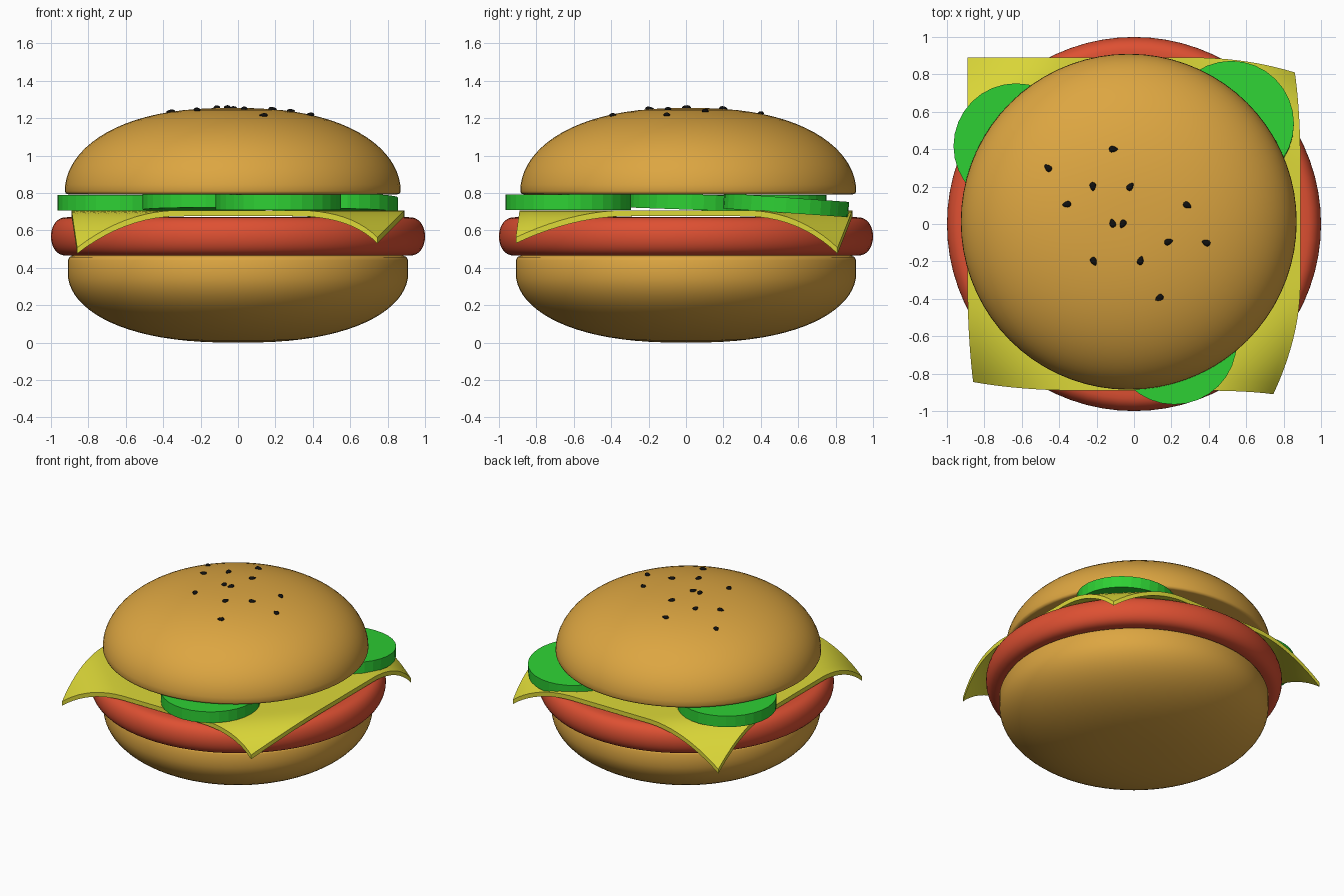
import bpy, bmesh, math
from math import sin, cos, pi, radians
from mathutils import Matrix, Vector

cube = bpy.data.objects.get("Cube")
if cube:
    bpy.data.objects.remove(cube, do_unlink=True)


def material(name, rgb):
    mat = bpy.data.materials.new(name)
    mat.use_nodes = True
    color = (*rgb, 1)
    mat.diffuse_color = color
    bsdf = next(n for n in mat.node_tree.nodes if n.type == 'BSDF_PRINCIPLED')
    bsdf.inputs["Base Color"].default_value = color
    bsdf.inputs["Roughness"].default_value = 0.7
    return mat


BUN = material("toasted_bun", (0.72, 0.38, 0.053))
MEAT = material("red_patty", (0.73, 0.08, 0.032))
CHEESE = material("yellow_cheese", (0.72, 0.69, 0.04))
PICKLE = material("green_pickle", (0.027, 0.63, 0.034))
SEED = material("black_seed", (0.005, 0.005, 0.005))


def finish(name, bm, mat, smooth_angle=None):
    """Turn a bmesh into an object with one material and optional smoothing."""
    bmesh.ops.recalc_face_normals(bm, faces=bm.faces[:])
    mesh = bpy.data.meshes.new(name)
    bm.to_mesh(mesh)
    bm.free()
    mesh.materials.append(mat)
    ob = bpy.data.objects.new(name, mesh)
    bpy.context.collection.objects.link(ob)
    if smooth_angle:
        bpy.ops.object.select_all(action='DESELECT')
        ob.select_set(True)
        bpy.context.view_layer.objects.active = ob
        bpy.ops.object.shade_smooth_by_angle(angle=radians(smooth_angle))
    return ob


def lathe(name, profile, mat, center=(0, 0)):
    """Spin a list of (radius, height) points around the vertical axis."""
    bm = bmesh.new()
    verts = [bm.verts.new((r, 0, z)) for r, z in profile]
    edges = [bm.edges.new(pair) for pair in zip(verts, verts[1:])]
    bmesh.ops.spin(bm, geom=verts + edges, cent=(0, 0, 0), axis=(0, 0, 1),
                   angle=2 * pi, steps=72)
    bmesh.ops.remove_doubles(bm, verts=bm.verts[:], dist=0.0005)
    bmesh.ops.translate(bm, verts=bm.verts[:], vec=(*center, 0))
    return finish(name, bm, mat, 50)


def dome(radius, base, height, steps=20):
    """Puffy dome profile; a negative height makes it hang down."""
    angles = [pi / 2 * i / steps for i in range(steps + 1)]
    return [(radius * max(cos(t), 0) ** (1 / 1.2) if t < pi / 2 - 0.001 else 0,
             base + height * sin(t)) for t in angles]


# Buns
TOP_R, TOP_BASE, TOP_H = 0.898, 0.81, 0.445
TOP_CENTER = (-0.028, 0.012)
lathe("bottom_bun",
      [(0, 0.465), (0.885, 0.465), (0.902, 0.457), (0.91, 0.44)]
      + dome(0.91, 0.37, -0.37), BUN)
lathe("top_bun",
      [(0, 0.793), (0.88, 0.793), (0.893, 0.798)]
      + dome(TOP_R, TOP_BASE, TOP_H), BUN, TOP_CENTER)

# Patty with a rounded rim
rim = [-pi / 2 + pi * i / 16 for i in range(17)]
lathe("patty",
      [(0, 0.465)]
      + [(0.91 + 0.09 * abs(cos(a)) ** 0.8, 0.568 + 0.103 * sin(a)) for a in rim]
      + [(0, 0.671)], MEAT)

# Cheese slice: a thin square whose corners sag, each with its own drift
HALF, TOP_Z, THICK = 0.89, 0.708, 0.032
CORNER_DRIFT = {
    (1, 1): (-0.03, -0.08, -0.2),
    (1, -1): (-0.145, -0.02, -0.145),
    (-1, -1): (0.03, 0.045, -0.2),
    (-1, 1): (0, 0, -0.22),
}
bm = bmesh.new()
bmesh.ops.create_grid(bm, x_segments=32, y_segments=32, size=HALF)
for v in bm.verts:
    v.co.z = TOP_Z
    reach = abs(v.co.x) + abs(v.co.y)
    weight = (max(reach - 1.2, 0) / (2 * HALF - 1.2)) ** 2
    key = (1 if v.co.x > 0 else -1, 1 if v.co.y > 0 else -1)
    v.co += Vector(CORNER_DRIFT[key]) * weight
extruded = bmesh.ops.extrude_face_region(bm, geom=bm.faces[:], use_keep_orig=True)
lower = [g for g in extruded["geom"] if isinstance(g, bmesh.types.BMVert)]
bmesh.ops.translate(bm, verts=lower, vec=(0, 0, -THICK))
finish("cheese_slice", bm, CHEESE, 40)

# Pickle slices: centre and tilt about x
PICKLES = {
    "pickle_left_back": ((0.52, 0.535, 0.735), -4),
    "pickle_right": ((-0.63, 0.417, 0.748), 0),
    "pickle_front": ((0.215, -0.63, 0.75), 0),
    "pickle_middle": ((-0.175, 0.03, 0.752), -2),
}
for name, (center, tilt) in PICKLES.items():
    bm = bmesh.new()
    bmesh.ops.create_cone(bm, cap_ends=True, segments=32, radius1=0.335,
                          radius2=0.335, depth=0.082,
                          matrix=Matrix.Translation(center)
                          @ Matrix.Rotation(radians(tilt), 4, 'X'))
    finish(name, bm, PICKLE)

# Seeds: small teardrops lying on the top bun
SEEDS = [(-0.11, 0.4), (-0.46, 0.3), (-0.22, 0.2), (-0.02, 0.2), (-0.36, 0.105),
         (0.285, 0.1), (-0.115, 0.005), (-0.06, 0), (0.185, -0.095),
         (0.385, -0.1), (-0.215, -0.2), (0.035, -0.195), (0.135, -0.395)]
for i, (x, y) in enumerate(SEEDS):
    r = math.hypot(x - TOP_CENTER[0], y - TOP_CENTER[1])
    z = TOP_BASE + TOP_H * math.sqrt(1 - (r / TOP_R) ** 2.4)
    bm = bmesh.new()
    bmesh.ops.create_uvsphere(bm, u_segments=12, v_segments=8, radius=1)
    for v in bm.verts:
        taper = 1 - 0.4 * v.co.x
        v.co = Vector((v.co.x * 0.024, v.co.y * 0.016 * taper, v.co.z * 0.011 * taper))
    bmesh.ops.transform(bm, verts=bm.verts[:],
                        matrix=Matrix.Translation((x, y, z + 0.003))
                        @ Matrix.Rotation(i * 2.4, 4, 'Z'))
    finish(f"seed_{i + 1}", bm, SEED, 60)
